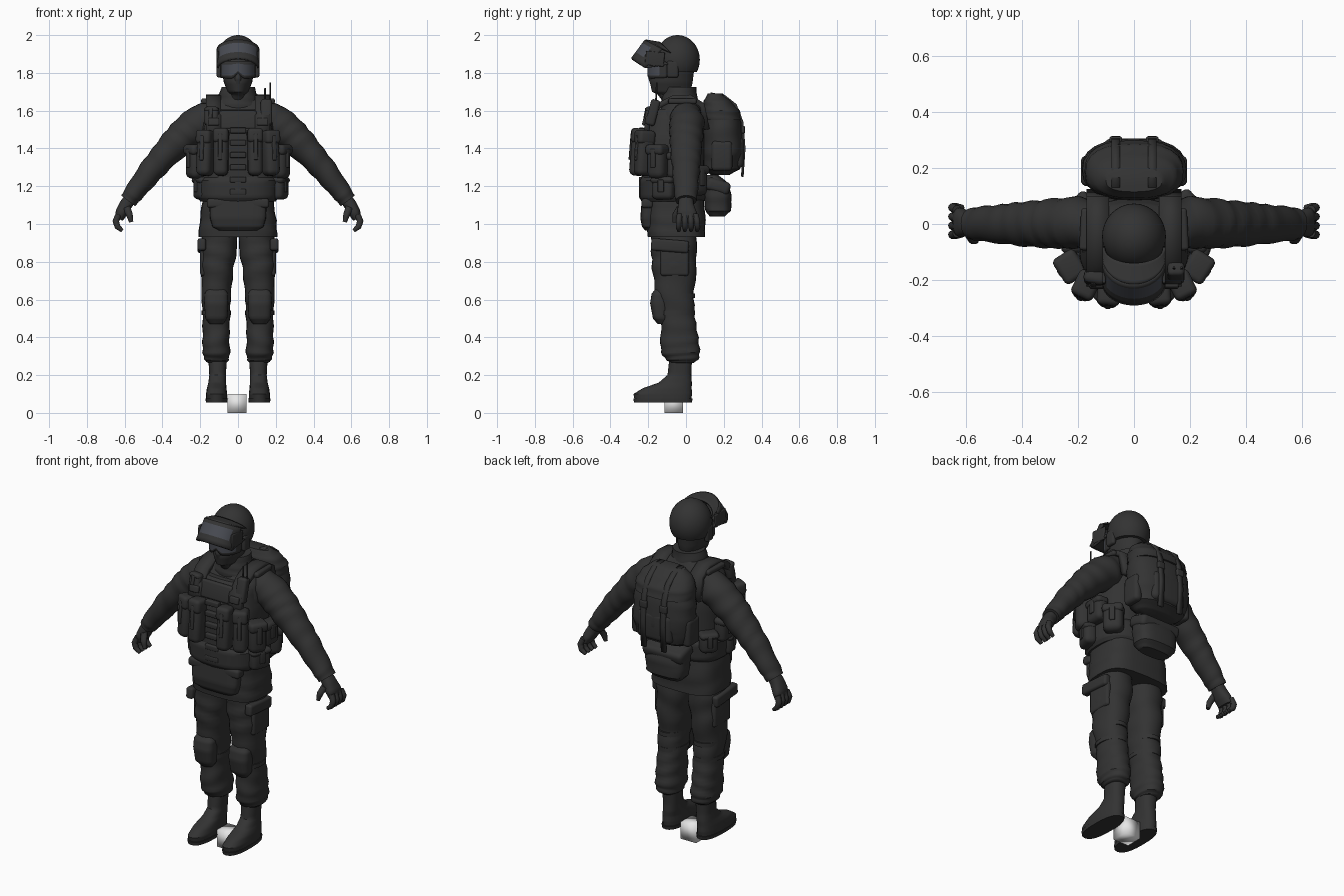
import bpy, bmesh, math
from mathutils import Vector, Matrix

old = bpy.data.objects.get("Cube")
if old:
    bpy.data.objects.remove(old, do_unlink=True)


def material(name, colour):
    m = bpy.data.materials.new(name)
    m.use_nodes = True
    m.diffuse_color = (*colour, 1)
    bsdf = m.node_tree.nodes["Principled BSDF"]
    bsdf.inputs["Base Color"].default_value = (*colour, 1)
    bsdf.inputs["Roughness"].default_value = 0.8
    return m


CLOTH = material("dark cloth", (0.033, 0.033, 0.033))
GLASS = material("tinted glass", (0.065, 0.07, 0.085))
LIGHT = material("light grey", (0.8, 0.8, 0.8))
SIDES = (("left", 1), ("right", -1))


def finish(bm, name, mats=(CLOTH,), sharp=0.7):
    bmesh.ops.recalc_face_normals(bm, faces=bm.faces)
    mesh = bpy.data.meshes.new(name)
    bm.to_mesh(mesh)
    bm.free()
    for m in mats:
        mesh.materials.append(m)
    mesh.shade_smooth()
    mesh.set_sharp_from_angle(angle=sharp)
    ob = bpy.data.objects.new(name, mesh)
    bpy.context.collection.objects.link(ob)
    return ob


def sweep(name, rings, flip=1, power=2.0, fold=0.0, follow=False, sides=24, steps=5):
    """Skin rings of (x, y, z, half width, half depth); folds crease the cloth."""
    rows = []
    for i in range(len(rings) - 1):
        for k in range(steps):
            t = k / steps
            rows.append([a + (b - a) * t for a, b in zip(rings[i], rings[i + 1])])
    rows.append(list(rings[-1]))
    bm, loops = bmesh.new(), []
    for i, (x, y, z, w, d) in enumerate(rows):
        lo, hi = rows[max(i - 1, 0)], rows[min(i + 1, len(rows) - 1)]
        along = Vector(hi[:3]) - Vector(lo[:3]) if follow else Vector((0, 0, 1))
        depth = Vector((0, 1, 0))
        wide = depth.cross(along).normalized()
        loop = []
        for j in range(sides):
            a = 2 * math.pi * j / sides
            c, s = math.cos(a), math.sin(a)
            crease = 1 + fold * math.sin(i * 1.3 + 2 * math.sin(a + i * 0.2))
            u = math.copysign(abs(c) ** (2 / power), c) * w * crease
            v = math.copysign(abs(s) ** (2 / power), s) * d * crease
            p = Vector((x, y, z)) + wide * u + depth * v
            loop.append(bm.verts.new((p.x * flip, p.y, p.z)))
        loops.append(loop)
    for a, b in zip(loops, loops[1:]):
        for j in range(sides):
            n = (j + 1) % sides
            bm.faces.new((a[j], a[n], b[n], b[j]))
    bm.faces.new(loops[0])
    bm.faces.new(loops[-1])
    return finish(bm, name)


def box(name, at, size, turn=0.0, tilt=0.0, soft=0.015):
    bm = bmesh.new()
    bmesh.ops.create_cube(bm, size=1, matrix=Matrix.Diagonal((*size, 1)))
    if soft:
        bmesh.ops.bevel(bm, geom=bm.edges[:], offset=soft, segments=4, profile=0.5, affect='EDGES')
    bm.transform(Matrix.Translation(at) @ Matrix.Rotation(turn, 4, 'Z') @ Matrix.Rotation(tilt, 4, 'X'))
    return finish(bm, name)


def pouch(name, at, size, turn, tilt=0.0):
    """Soft pouch with a flap and a closing strap on its outer face."""
    w, d, h = size
    frame = Matrix.Rotation(turn, 3, 'Z') @ Matrix.Rotation(tilt, 3, 'X')
    out, up = frame @ Vector((0, -1, 0)), frame @ Vector((0, 0, 1))
    box(name, at, size, turn, tilt, min(size) * 0.38)
    box(name + "_flap", Vector(at) + out * 0.005 + up * h * 0.35, (w * 1.06, d * 1.02, h * 0.31), turn, tilt, 0.02)
    box(name + "_strap", Vector(at) + out * d * 0.5 + up * h * 0.1, (w * 0.28, 0.016, h * 0.55), turn, tilt, 0.005)


def strap(name, x, path, width, thick=0.014):
    bm = bmesh.new()
    rows = [[bm.verts.new((x + s * width / 2, y, z)) for s in (-1, 1)] for y, z in path]
    for a, b in zip(rows, rows[1:]):
        bm.faces.new((a[0], a[1], b[1], b[0]))
    mod = finish(bm, name).modifiers.new("thickness", 'SOLIDIFY')
    mod.thickness, mod.offset = thick, 0


def curved_band(name, half, low, high, pane, notch=0.0):
    """Arc of eyewear; low and high give (y, reach, z, lift), pane the glass span."""
    bm, cols, rows, grid = bmesh.new(), 24, 6, []
    for i in range(cols + 1):
        a = math.pi * (i / cols - 0.5)
        ring = []
        for j in range(rows + 1):
            y, reach, z, lift = [p + (q - p) * j / rows for p, q in zip(low, high)]
            dip = notch * max(0, 1 - abs(a) * 3) * (1 - j / rows)
            ring.append(bm.verts.new((half * math.sin(a), y - reach * math.cos(a), z + lift * math.cos(a) + dip)))
        grid.append(ring)
    for i in range(cols):
        for j in range(rows):
            f = bm.faces.new((grid[i][j], grid[i + 1][j], grid[i + 1][j + 1], grid[i][j + 1]))
            inside = abs(i + 0.5 - cols / 2) < pane[0] and pane[1] <= j < pane[2]
            f.material_index = int(inside)
    mod = finish(bm, name, (CLOTH, GLASS)).modifiers.new("thickness", 'SOLIDIFY')
    mod.thickness, mod.offset = 0.01, 0


# Torso, jacket hem and belt
sweep("torso", [(0, -.05, 1.0, .18, .14), (0, -.06, 1.25, .18, .15), (0, -.05, 1.5, .19, .14),
                (0, -.03, 1.59, .18, .12), (0, -.02, 1.64, .15, .095), (0, -.02, 1.68, .09, .075)], power=2.5)
sweep("jacket_hem", [(0, -.052, .93, .208, .152), (0, -.052, 1.02, .203, .155), (0, -.06, 1.14, .185, .155)],
      power=3.2, fold=.012)
sweep("vest", [(0, -.07, 1.24, .2, .165), (0, -.065, 1.45, .195, .165), (0, -.055, 1.57, .17, .145),
               (0, -.045, 1.61, .145, .12)], power=2.9)
sweep("belt", [(0, -.07, 1.12, .2, .165), (0, -.07, 1.14, .215, .178), (0, -.07, 1.23, .22, .178),
               (0, -.07, 1.25, .2, .165)], power=2.7)
sweep("collar", [(0, -.03, 1.61, .13, .105), (0, -.035, 1.66, .105, .095), (0, -.03, 1.725, .088, .085)], fold=.02)
sweep("groin_pouch", [(0, -.19, .965, .1, .025), (0, -.195, .985, .135, .038), (0, -.2, 1.03, .148, .042),
                      (0, -.195, 1.12, .152, .04)], power=4)
box("groin_pouch_flap", (0, -.205, 1.11), (.33, .06, .05), soft=.015)
for i in range(6):
    box(f"chest_webbing_{i}", (0, -.235, 1.17 + i * .065), (.085, .03, .03), soft=.006)
box("chest_panel", (0, -.195, 1.55), (.2, .03, .1), tilt=-.2, soft=.012)

# Head, helmet and eyewear
sweep("masked_head", [(0, -.03, 1.62, .07, .07), (0, -.06, 1.685, .045, .09), (0, -.078, 1.70, .055, .102),
                      (0, -.078, 1.75, .075, .113), (0, -.073, 1.8, .084, .114), (0, -.05, 1.9, .085, .1)])
sweep("nose", [(0, -.175, 1.735, .018, .012), (0, -.175, 1.77, .02, .024), (0, -.175, 1.81, .01, .012)], sides=12)
bm = bmesh.new()
bmesh.ops.create_uvsphere(bm, u_segments=32, v_segments=24, radius=1)
for v in bm.verts:
    v.co = Vector((v.co.x * .114, v.co.y * .118 - .045, v.co.z * .13 + 1.87))
    back = min(1, max(0, (v.co.y + .13) / .06))
    v.co.z = max(v.co.z, 1.87 - .065 * back)
finish(bm, "helmet")
curved_band("raised_visor", .108, (-.215, .072, 1.825, .05), (-.125, .09, 1.925, .047), (8, 2, 5))
curved_band("visor_top_shelf", .108, (-.125, .09, 1.925, .047), (-.08, .06, 1.905, .055), (0, 0, 0))
curved_band("visor_brow_seal", .106, (-.215, .072, 1.825, .05), (-.09, .07, 1.845, .045), (0, 0, 0))
curved_band("goggles", .088, (-.1, .1, 1.775, -.005), (-.1, .1, 1.86, 0), (9, 1, 5), notch=.03)
for side, s in SIDES:
    box(side + "_ear_cover", (s * .1, -.07, 1.82), (.026, .06, .09), soft=.012)
    box(side + "_visor_arm", (s * .107, -.165, 1.875), (.012, .1, .075), tilt=-.1, soft=.005)

# Legs and boots
for side, s in SIDES:
    sweep(side + "_trouser_leg", [(.1, -.06, 1.0, .09, .12), (.101, -.065, .88, .099, .12),
          (.111, -.062, .77, .088, .118), (.115, -.06, .62, .077, .1), (.115, -.042, .5, .072, .09),
          (.117, -.035, .4, .071, .1), (.115, -.03, .32, .073, .104), (.113, -.02, .28, .064, .085),
          (.11, -.02, .265, .05, .06)], s, power=2.3, fold=.035)
    sweep(side + "_boot", [(.113, -.122, .07, .056, .15), (.113, -.123, .1, .056, .155),
          (.113, -.1, .13, .052, .13), (.11, -.057, .16, .047, .088), (.108, -.035, .2, .044, .063),
          (.108, -.028, .29, .049, .06)], s, power=2.4)
    sweep(side + "_boot_sole", [(.113, -.122, .055, .057, .153), (.113, -.122, .075, .059, .157)],
          s, power=2.5, steps=1)
    sweep(side + "_knee_pad", [(.115, -.12, .47, .035, .03), (.115, -.135, .5, .058, .04), (.115, -.14, .58, .064, .05),
          (.115, -.14, .63, .062, .042), (.115, -.13, .66, .045, .03)], s, power=2.8)
    for z in (.53, .62):
        sweep(side + "_knee_strap", [(.115, -.052, z - .012, .077, .1), (.115, -.052, z + .012, .077, .1)],
              s, steps=1)
    box(side + "_cargo_pocket", (s * .18, -.06, .8), (.04, .15, .15), soft=.015)
    box(side + "_cargo_flap", (s * .192, -.085, .885), (.045, .2, .065), tilt=-.08, soft=.014)

# Arms and gloves
for side, s in SIDES:
    sweep(side + "_sleeve", [(.13, 0, 1.575, .08, .08), (.2, .005, 1.538, .095, .092), (.27, .003, 1.485, .09, .09),
          (.33, 0, 1.427, .083, .085), (.41, 0, 1.34, .07, .078), (.47, 0, 1.27, .065, .07),
          (.55, 0, 1.165, .052, .062), (.582, 0, 1.123, .046, .055)], s, fold=.035, follow=True)
    sweep(side + "_palm", [(.565, 0, 1.145, .032, .036), (.595, 0, 1.1, .034, .042), (.617, .005, 1.06, .032, .052),
          (.63, .01, 1.025, .022, .05)], s, follow=True, power=2.4)
    for i in range(4):
        y = -.033 + i * .028
        sweep(f"{side}_finger_{i + 1}", [(.632, y, 1.05, .017, .016), (.647, y * 1.15, 1.015, .017, .016),
              (.638, y * 1.2, .985, .015, .015), (.612, y * 1.15, .965, .01, .01)],
              s, follow=True, sides=10, steps=3)
    sweep(side + "_thumb", [(.59, -.03, 1.09, .02, .02), (.575, -.055, 1.05, .018, .018),
          (.565, -.06, 1.01, .011, .011)], s, follow=True, sides=10, steps=3)

# Vest pouches and shoulder straps
for side, s in SIDES:
    pouch(side + "_inner_magazine_pouch", (s * .09, -.25, 1.38), (.078, .085, .25), s * .1, -.08)
    pouch(side + "_outer_magazine_pouch", (s * .172, -.22, 1.375), (.08, .095, .24), s * .45, -.08)
    pouch(side + "_side_pouch", (s * .225, -.15, 1.33), (.1, .09, .18), s * 1.0)
    pouch(side + "_hip_pouch", (s * .22, -.04, 1.31), (.12, .075, .14), s * 1.5)
    pouch(side + "_belt_pouch", (.015 + s * .205, -.12, 1.19), (.12, .07, .12), s * 1.2)
    strap(side + "_shoulder_strap", s * .13, [(-.215, 1.44), (-.2, 1.56), (-.14, 1.63), (-.07, 1.665),
          (.02, 1.67), (.085, 1.63), (.11, 1.5)], .08, thick=.03)
    box(side + "_shoulder_pad", (s * .155, -.02, 1.65), (.075, .15, .03), turn=s * .05, soft=.012)
    box(side + "_strap_buckle", (s * .13, -.215, 1.54), (.06, .03, .04), tilt=-.2, soft=.008)
box("radio", (.15, -.175, 1.59), (.06, .05, .14), tilt=-.25)
for x, top in ((.143, 1.72), (.17, 1.75)):
    sweep("radio_antenna", [(x, -.16, 1.62, .005, .005), (x, -.155, top, .004, .004)], sides=8)
pouch("chest_pouch", (-.14, -.19, 1.57), (.075, .05, .1), -.2, -.2)

# Backpack and rear pouches
sweep("backpack", [(0, .18, 1.26, .12, .05), (0, .19, 1.29, .165, .095), (0, .198, 1.38, .185, .108),
                   (0, .195, 1.5, .185, .105), (0, .185, 1.59, .17, .093), (0, .165, 1.64, .15, .072),
                   (0, .15, 1.68, .1, .038)], power=2.4, fold=.015)
sweep("backpack_lid", [(0, .19, 1.55, .175, .108), (0, .185, 1.6, .175, .1), (0, .168, 1.65, .15, .075),
                       (0, .155, 1.69, .1, .04)], power=2.5, fold=.01)
box("backpack_pocket", (0, .27, 1.38), (.22, .07, .17), soft=.03)
for side, s in SIDES:
    strap(side + "_backpack_strap", s * .065, [(.13, 1.69), (.205, 1.675), (.262, 1.63), (.297, 1.54),
          (.308, 1.4), (.298, 1.25)], .03)
    box(side + "_backpack_side_pocket", (s * .165, .19, 1.36), (.05, .11, .16), soft=.022)
    box(side + "_backpack_buckle", (s * .065, .302, 1.5), (.045, .02, .04), soft=.006)
pouch("left_rear_hip_pouch", (.19, .055, 1.23), (.11, .09, .16), 2.3)
pouch("right_rear_hip_pouch", (-.185, .055, 1.25), (.1, .08, .12), -2.3)
sweep("rear_belt_pouch", [(0, .165, 1.04, .09, .04), (0, .17, 1.07, .12, .068), (0, .168, 1.15, .128, .074),
                          (0, .155, 1.22, .125, .065), (0, .135, 1.26, .1, .035)], power=3, fold=.015)
box("rear_belt_pouch_flap", (0, .17, 1.2), (.26, .13, .07), tilt=-.3, soft=.025)

# Small block between the boots
block = box("base_block", (-.005, -.065, .05), (.1, .1, .1), soft=0).data
block.materials[0] = LIGHT
block.set_sharp_from_angle(angle=math.pi)
